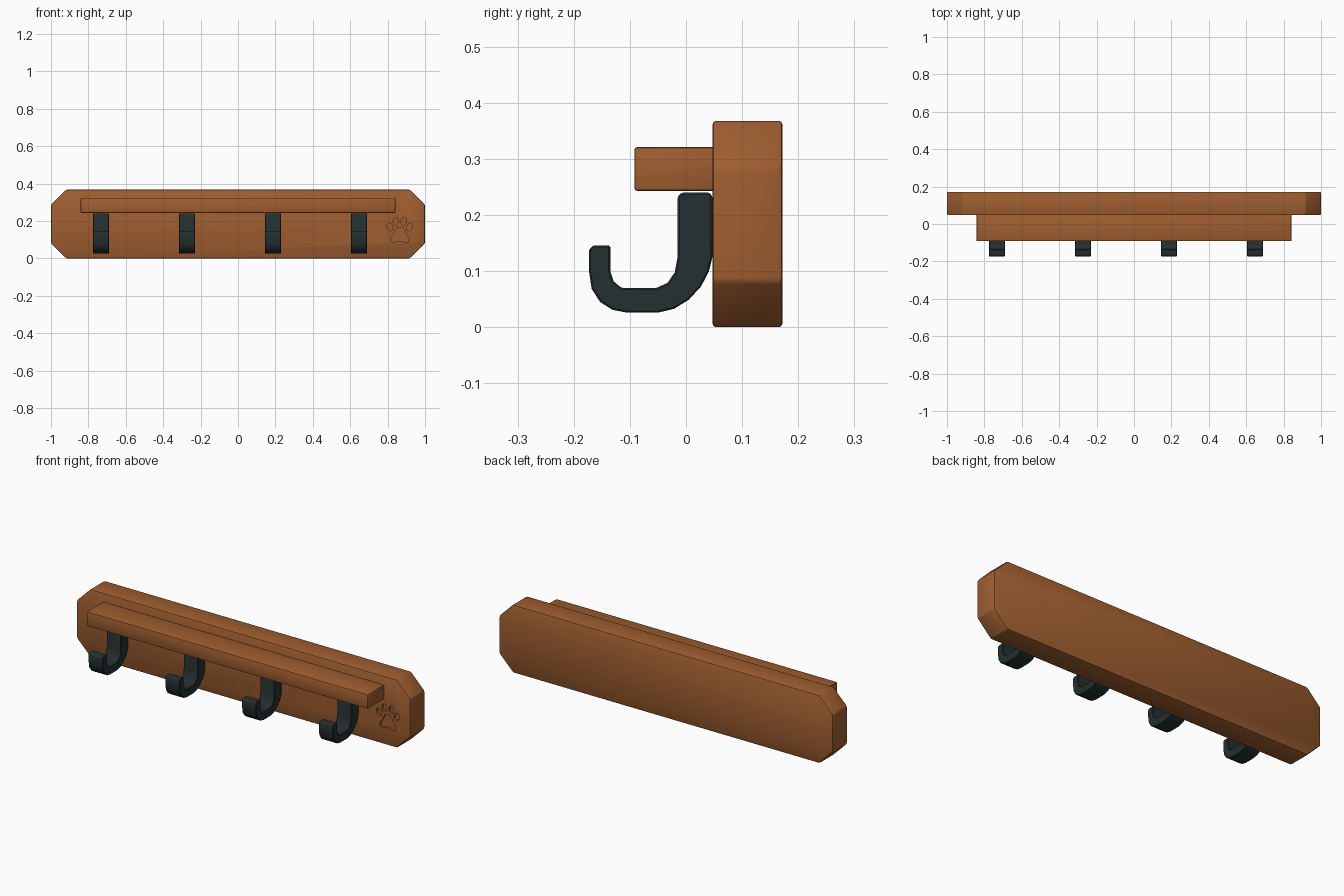
import bpy
import bmesh
import math

cube = bpy.data.objects.get("Cube")
if cube:
    bpy.data.objects.remove(cube, do_unlink=True)


def material(name, colour):
    mat = bpy.data.materials.new(name)
    mat.use_nodes = True
    mat.diffuse_color = colour
    mat.node_tree.nodes["Principled BSDF"].inputs["Base Color"].default_value = colour
    return mat


def extrude(name, outline, offset, mat):
    """Make a solid by sweeping a closed 3D outline along an offset."""
    bm = bmesh.new()
    face = bm.faces.new([bm.verts.new(p) for p in outline])
    swept = bmesh.ops.extrude_face_region(bm, geom=[face])["geom"]
    verts = [g for g in swept if isinstance(g, bmesh.types.BMVert)]
    bmesh.ops.translate(bm, verts=verts, vec=offset)
    bmesh.ops.recalc_face_normals(bm, faces=bm.faces)
    mesh = bpy.data.meshes.new(name)
    bm.to_mesh(mesh)
    bm.free()
    mesh.materials.append(mat)
    obj = bpy.data.objects.new(name, mesh)
    bpy.context.collection.objects.link(obj)
    return obj


def activate(obj):
    bpy.ops.object.select_all(action="DESELECT")
    obj.select_set(True)
    bpy.context.view_layer.objects.active = obj


def soften(obj, width, segments=2):
    """Round the sharp edges and smooth the shading."""
    activate(obj)
    mod = obj.modifiers.new("soft_edges", "BEVEL")
    mod.width = width
    mod.segments = segments
    mod.limit_method = "ANGLE"
    mod.angle_limit = math.radians(40)
    bpy.ops.object.modifier_apply(modifier=mod.name)
    bpy.ops.object.shade_smooth_by_angle(angle=math.radians(30))


wood = material("warm wood", (0.35, 0.113, 0.03, 1))
iron = material("dark iron", (0.018, 0.029, 0.029, 1))

FRONT, BACK, HEIGHT = 0.047, 0.172, 0.368

# Back board with clipped corners
clip = 0.082
half = [(1, clip), (1, HEIGHT - clip), (1 - clip, HEIGHT)]
right = [(1 - clip, 0)] + half
board_outline = right + [(-x, z) for x, z in reversed(right)]
board = extrude("back_board", [(x, FRONT, z) for x, z in board_outline],
                (0, BACK - FRONT, 0), wood)
soften(board, 0.007)

# Paw print carved into the front of the board
DEPTH = 0.012


def carve(outline):
    cutter = extrude("paw_cutter", [(x, FRONT - 0.02, z) for x, z in outline],
                     (0, DEPTH + 0.02, 0), wood)
    cutter.hide_render = True
    activate(board)
    mod = board.modifiers.new("carving", "BOOLEAN")
    mod.operation = "DIFFERENCE"
    mod.solver = "EXACT"
    mod.object = cutter
    bpy.ops.object.modifier_apply(modifier=mod.name)
    bpy.data.objects.remove(cutter, do_unlink=True)


def toe(cx, cz, tilt):
    points = []
    for i in range(16):
        a = math.tau * i / 16
        u, v = 0.015 * math.cos(a), 0.021 * math.sin(a)
        points.append((cx + u * math.cos(tilt) - v * math.sin(tilt),
                       cz + u * math.sin(tilt) + v * math.cos(tilt)))
    return points


PAW_X = 0.865
for side in (-1, 1):
    carve(toe(PAW_X + side * 0.053, 0.168, -side * 0.35))
    carve(toe(PAW_X + side * 0.021, 0.197, -side * 0.1))
pad_half = [(0.014, 0.164), (0.025, 0.15), (0.031, 0.134), (0.044, 0.118),
            (0.049, 0.102), (0.043, 0.089), (0.03, 0.087), (0.014, 0.092)]
carve([(PAW_X + x, z) for x, z in pad_half]
      + [(PAW_X - x, z) for x, z in reversed(pad_half)])

# Narrow shelf
shelf = extrude("shelf", [(x, y, 0.243) for x, y in
                          ((-0.842, -0.092), (0.842, -0.092),
                           (0.842, FRONT + 0.01), (-0.842, FRONT + 0.01))],
                (0, 0, 0.078), wood)
soften(shelf, 0.005)

# Four coat hooks from one side profile
hook_profile = [
    (0.047, 0.125), (0.041, 0.1), (0.027, 0.073), (0.005, 0.049),
    (-0.021, 0.033), (-0.05, 0.026), (-0.105, 0.026), (-0.131, 0.031),
    (-0.153, 0.045), (-0.168, 0.068), (-0.173, 0.1), (-0.173, 0.136),
    (-0.17, 0.143), (-0.163, 0.146), (-0.135, 0.146), (-0.135, 0.1),
    (-0.129, 0.082), (-0.115, 0.07), (-0.053, 0.07), (-0.033, 0.079),
    (-0.02, 0.098), (-0.015, 0.125), (-0.015, 0.233), (-0.008, 0.24),
    (0.04, 0.24), (0.047, 0.235)]
HOOK_WIDTH = 0.087
for i in range(4):
    left = -0.733 + 0.46 * i - HOOK_WIDTH / 2
    hook = extrude(f"hook_{i + 1}", [(left, y, z) for y, z in hook_profile],
                   (HOOK_WIDTH, 0, 0), iron)
    soften(hook, 0.003, 1)
